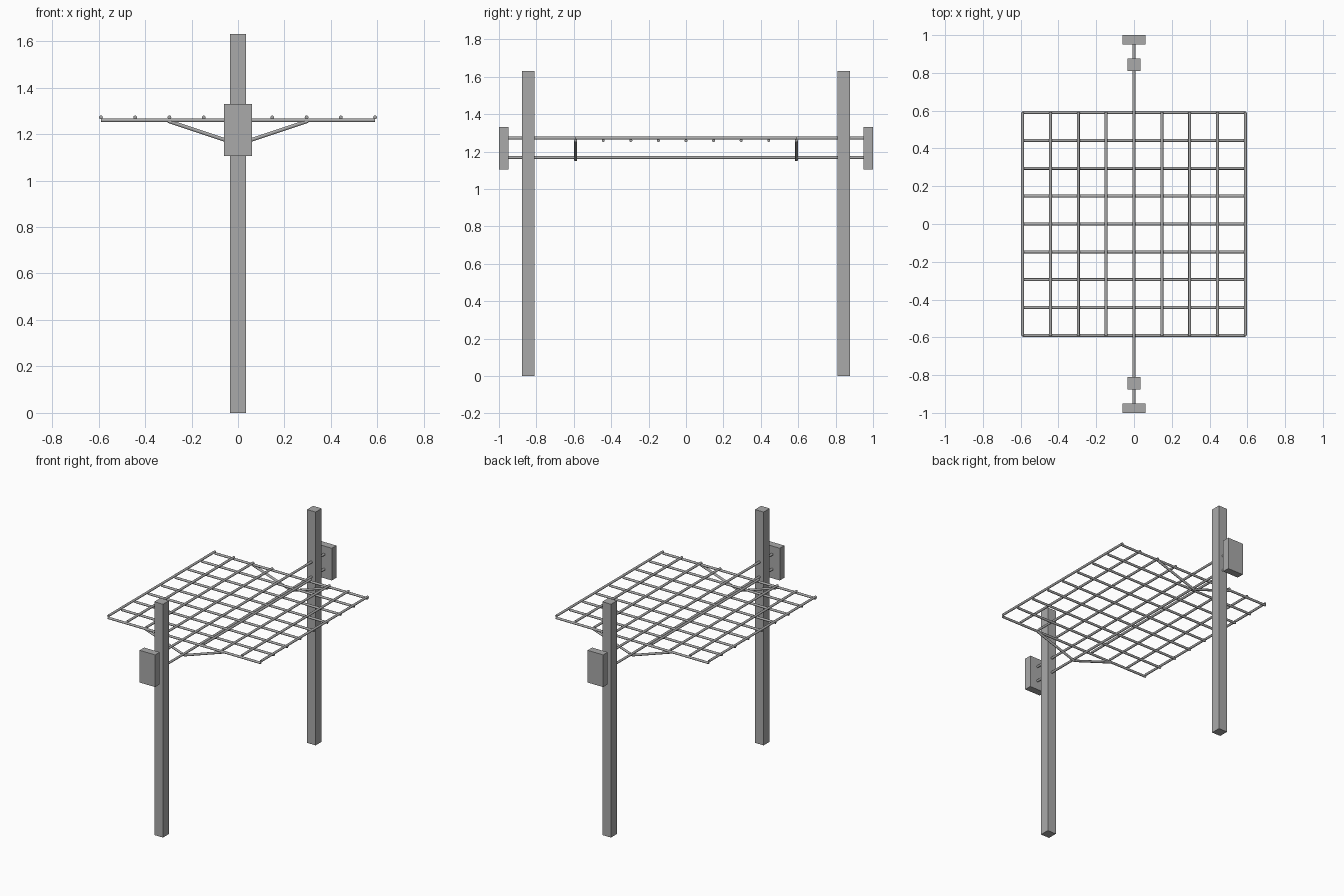
import bpy
from mathutils import Vector

cube = bpy.data.objects.get("Cube")
if cube:
    bpy.data.objects.remove(cube, do_unlink=True)

steel = bpy.data.materials.new("grey steel")
steel.use_nodes = True
GREY = (0.4, 0.4, 0.4, 1)
steel.diffuse_color = GREY
steel.node_tree.nodes["Principled BSDF"].inputs["Base Color"].default_value = GREY


def finish(name):
    ob = bpy.context.object
    ob.name = name
    ob.data.materials.append(steel)
    return ob


def box(name, center, size):
    bpy.ops.mesh.primitive_cube_add(size=1, location=center)
    ob = finish(name)
    ob.scale = size
    bpy.ops.object.transform_apply(location=False, rotation=False, scale=True)


def rod(name, start, end, radius=0.008):
    a, b = Vector(start), Vector(end)
    axis = b - a
    bpy.ops.mesh.primitive_cylinder_add(vertices=16, radius=radius, depth=axis.length,
                                        location=(a + b) / 2,
                                        rotation=axis.to_track_quat("Z", "Y").to_euler())
    finish(name)
    bpy.ops.object.shade_smooth_by_angle()


HALF = 0.59          # half width of the square mesh
STEP = HALF / 4
CROSS_Z, LONG_Z, LOW_Z = 1.259, 1.272, 1.168

# Posts, end plates and the V braces under each end of the mesh
for side, label in ((-1, "front"), (1, "back")):
    box(label + "_post", (0, side * 0.843, 0.815), (0.067, 0.067, 1.63))
    box(label + "_end_plate", (0, side * 0.975, 1.218), (0.12, 0.05, 0.225))
    for x, hand in ((-1, "right"), (1, "left")):
        rod(f"{label}_{hand}_brace", (0, side * HALF, 1.156), (x * 0.3, side * HALF, 1.256))

# Mesh of crossing bars
for i in range(-4, 5):
    p = i * STEP
    rod("cross_bar", (-HALF, p, CROSS_Z), (HALF, p, CROSS_Z))
    if i:
        rod("long_bar", (p, -HALF, LONG_Z), (p, HALF, LONG_Z))

# Rails running through the posts to the end plates
rod("upper_rail", (0, -0.96, LONG_Z), (0, 0.96, LONG_Z))
rod("lower_rail", (0, -0.96, LOW_Z), (0, 0.96, LOW_Z))
